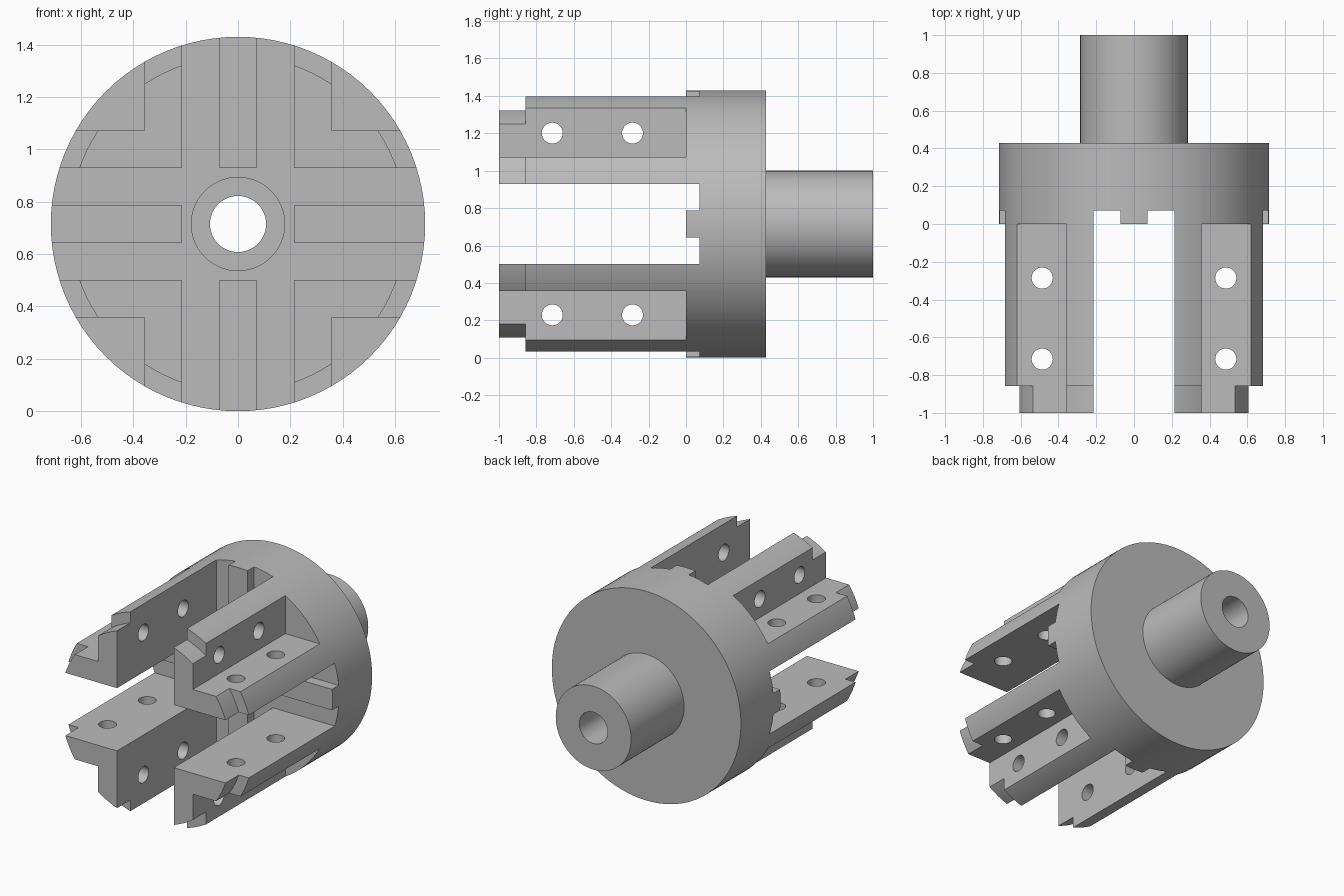
import bpy, bmesh, math
from mathutils import Vector, Matrix

if "Cube" in bpy.data.objects:
    bpy.data.objects.remove(bpy.data.objects["Cube"])

R = 0.715            # outer radius, also height of the axis
GAP, ARM = 0.2145, 0.358   # half slot width, outer face of the L-shaped prongs

steel = bpy.data.materials.new("grey steel")
steel.diffuse_color = (0.5, 0.5, 0.5, 1)
steel.use_nodes = True
steel.node_tree.nodes["Principled BSDF"].inputs["Base Color"].default_value = steel.diffuse_color


def new_object(name, bm):
    bmesh.ops.recalc_face_normals(bm, faces=bm.faces)
    mesh = bpy.data.meshes.new(name)
    bm.to_mesh(mesh)
    bm.free()
    mesh.materials.append(steel)
    ob = bpy.data.objects.new(name, mesh)
    bpy.context.collection.objects.link(ob)
    return ob


def lathe(name, profile, steps=96):
    """Spin a closed (radius, y) outline around the long axis."""
    bm = bmesh.new()
    vs = [bm.verts.new((r, y, R)) for r, y in profile]
    edges = [bm.edges.new((vs[i - 1], vs[i])) for i in range(len(vs))]
    bmesh.ops.spin(bm, geom=vs + edges, cent=(0, 0, R), axis=(0, 1, 0),
                   angle=2 * math.pi, steps=steps, use_merge=False)
    bmesh.ops.remove_doubles(bm, verts=bm.verts, dist=1e-4)
    return new_object(name, bm)


def box(x0, x1, z0, z1, y1):
    """Cutter from in front of the prongs back to y1, z measured from the axis."""
    bm = bmesh.new()
    bmesh.ops.create_cube(bm, size=1)
    y0 = -1.2
    for v in bm.verts:
        v.co = Vector(((x0 + x1) / 2 + v.co.x * (x1 - x0),
                       (y0 + y1) / 2 + v.co.y * (y1 - y0),
                       R + (z0 + z1) / 2 + v.co.z * (z1 - z0)))
    return new_object("cutter", bm)


def drill(offset, y, sideways):
    bm = bmesh.new()
    bmesh.ops.create_cone(bm, cap_ends=True, segments=32,
                          radius1=0.056, radius2=0.056, depth=2)
    m = Matrix.Translation((offset, y, R))
    if sideways:
        m = Matrix.Translation((0, y, R + offset)) @ Matrix.Rotation(math.pi / 2, 4, 'Y')
    bmesh.ops.transform(bm, matrix=m, verts=bm.verts)
    return new_object("cutter", bm)


# turned blank: stepped prong tips, disc, shaft, bore and counterbore
body = lathe("chuck_body", [
    (0.178, -1), (0.643, -1), (0.643, -0.857), (R, -0.857), (R, 0.428),
    (0.285, 0.428), (0.285, 1), (0.107, 1), (0.107, 0.21), (0.178, 0.21)])

cutters = []
# cross gap between the four prongs
cutters += [box(-GAP, GAP, -1, 1, 0), box(-1, 1, -GAP, GAP, 0)]
# outer corners, leaving L-shaped prongs
for sx in (-1, 1):
    for sz in (-1, 1):
        x, z = sorted((sx * ARM, sx)), sorted((sz * ARM, sz))
        cutters.append(box(*x, *z, 0))
# recessed centre and the grooves beside each guide tongue
cutters.append(box(-GAP, GAP, -GAP, GAP, 0.0715))
for side in (-1, 1):
    groove = sorted((side * 0.0715, side * GAP))
    for end in (-1, 1):
        run = sorted((end * (GAP - 0.01), end))
        cutters.append(box(*groove, *run, 0.0715))
        cutters.append(box(*run, *groove, 0.0715))
# bolt holes through the prong arms
for offset in (-0.486, 0.486):
    for y in (-0.286, -0.715):
        for sideways in (False, True):
            cutters.append(drill(offset, y, sideways))

bpy.context.view_layer.objects.active = body
body.select_set(True)
for c in cutters:
    mod = body.modifiers.new("cut", 'BOOLEAN')
    mod.operation, mod.solver, mod.object = 'DIFFERENCE', 'EXACT', c
    bpy.ops.object.modifier_apply(modifier=mod.name)
    bpy.data.objects.remove(c)

bpy.ops.object.shade_smooth_by_angle(angle=math.radians(25))
